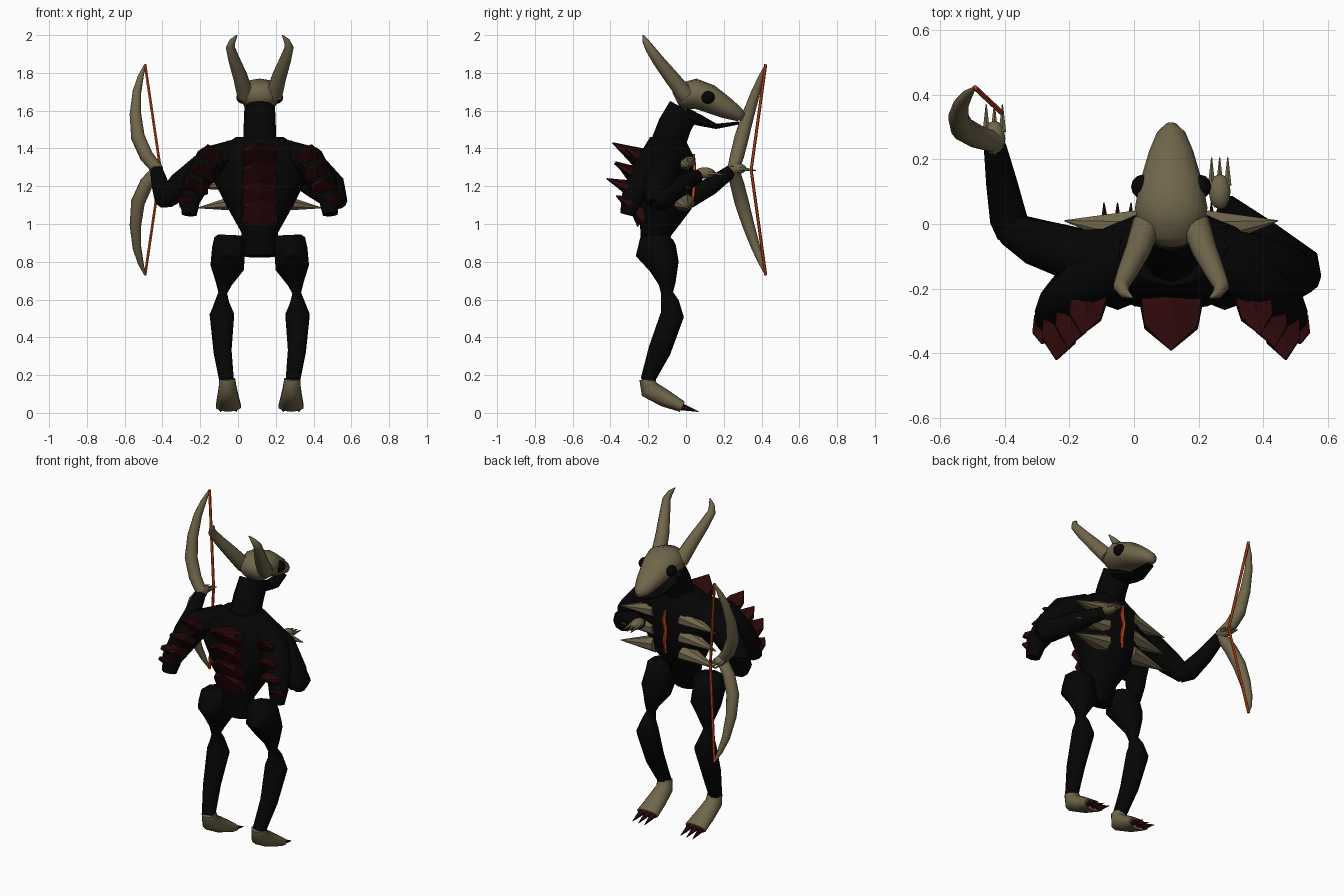
import bpy, bmesh, math
from mathutils import Vector

cube = bpy.data.objects.get("Cube")
if cube:
    bpy.data.objects.remove(cube, do_unlink=True)

CX = 0.115  # the body's middle plane
X, Y, Z = Vector((1, 0, 0)), Vector((0, 1, 0)), Vector((0, 0, 1))


def material(name, r, g, b):
    m = bpy.data.materials.new(name)
    m.use_nodes = True
    m.diffuse_color = (r, g, b, 1)
    node = m.node_tree.nodes["Principled BSDF"]
    node.inputs["Base Color"].default_value = (r, g, b, 1)
    node.inputs["Roughness"].default_value = 0.8
    return m


BLACK = material("black hide", 0.0015, 0.0015, 0.0015)
BONE = material("bone", 0.16, 0.132, 0.07)
RED = material("dark red", 0.025, 0.0025, 0.003)
ORANGE = material("glowing orange", 0.6, 0.07, 0.01)


def loft(name, sections, mat, ref=X, sides=10, angle=45):
    """Skin elliptical rings; each section is x, y, z, half width, half height."""
    bm = bmesh.new()
    pts = [Vector(s[:3]) for s in sections]
    rings = []
    for i, s in enumerate(sections):
        t = (pts[min(i + 1, len(pts) - 1)] - pts[max(i - 1, 0)]).normalized()
        u = (ref - t * ref.dot(t)).normalized()
        v = t.cross(u)
        w, h = s[3], s[-1]
        rings.append([bm.verts.new(pts[i] + u * w * math.cos(a) + v * h * math.sin(a))
                      for a in (math.tau * (k + 0.5) / sides for k in range(sides))])
    for a, b in zip(rings, rings[1:]):
        for k in range(sides):
            j = (k + 1) % sides
            bm.faces.new((a[k], a[j], b[j], b[k]))
    bm.faces.new(rings[0])
    bm.faces.new(rings[-1])
    bmesh.ops.recalc_face_normals(bm, faces=bm.faces)
    return finish(name, bm, mat, angle)


def finish(name, bm, mat, angle):
    mesh = bpy.data.meshes.new(name)
    bm.to_mesh(mesh)
    bm.free()
    mesh.materials.append(mat)
    ob = bpy.data.objects.new(name, mesh)
    bpy.context.collection.objects.link(ob)
    if angle:
        bpy.ops.object.select_all(action="DESELECT")
        ob.select_set(True)
        bpy.context.view_layer.objects.active = ob
        bpy.ops.object.shade_smooth_by_angle(angle=math.radians(angle))
    return ob


def body(sections, s=1):
    """Move sections from body space, flipped to side s."""
    return [(CX + s * p[0],) + tuple(p[1:]) for p in sections]


def spike(name, base, tip, w, h, mat, ref=X, sides=6):
    return loft(name, [(*base, w, h), (*tip, 0.002)], mat, ref, sides, 0)


def scale_plate(name, base, tip, w, h):
    """A broad spade-shaped plate: wide for most of its length, then pointed."""
    mid = Vector(base).lerp(Vector(tip), 0.6)
    return loft(name, [(*base, w, h), (*mid, w * .85, h * .42), (*tip, 0.003)], RED, X, 6, 0)


def ball(name, loc, radii, mat):
    bm = bmesh.new()
    bmesh.ops.create_uvsphere(bm, u_segments=12, v_segments=8, radius=1)
    bmesh.ops.scale(bm, vec=radii, verts=bm.verts)
    bmesh.ops.translate(bm, vec=loc, verts=bm.verts)
    return finish(name, bm, mat, 60)


# Torso, neck and head
loft("torso", body([(0, -.18, .83, .085, .055), (0, -.16, .96, .1, .085),
                    (0, -.115, 1.1, .18, .145), (0, -.115, 1.25, .26, .155),
                    (0, -.1, 1.37, .265, .14), (0, -.1, 1.46, .13, .09)]), BLACK, sides=14)
loft("neck", body([(0, -.1, 1.41, .092), (0, -.06, 1.52, .089), (0, -.01, 1.61, .085)]), BLACK)
loft("skull", body([(0, -.055, 1.66, .05, .04), (0, -.025, 1.675, .1, .07),
                    (0, .05, 1.69, .115, .08), (0, .12, 1.665, .1, .075),
                    (0, .22, 1.61, .07, .055), (0, .28, 1.578, .045, .036),
                    (0, .305, 1.565, .02, .02)]), BONE, sides=14, angle=60)
loft("lower_jaw", body([(0, -.01, 1.58, .08, .04), (0, .07, 1.55, .08, .03),
                        (0, .16, 1.517, .055, .014), (0, .28, 1.535, .025, .008)]), BLACK)

# Glowing crack down the chest
loft("chest_crack", body([(0, .04, 1.37, .007), (.008, .043, 1.31, .011),
                          (-.006, .044, 1.25, .01), (.006, .04, 1.18, .011),
                          (0, .034, 1.1, .007)]), ORANGE, sides=5)

# Spine plates
for i, (y, z, reach) in enumerate([(-.21, 1.33, .18), (-.23, 1.23, .145),
                                   (-.23, 1.13, .13), (-.21, 1.035, .11)]):
    scale_plate(f"spine_plate_{i}", (CX, y, z), (CX, y - reach, z + .1), .112, .07)

for s, side in ((1, "left"), (-1, "right")):
    # Eyes and horns
    ball(side + "_eye", (CX + s * .088, .115, 1.67), (.036, .038, .034), BLACK)
    loft(side + "_horn", body([(.075, 0, 1.68, .045), (.103, -.08, 1.78, .039),
                               (.136, -.15, 1.87, .031), (.156, -.195, 1.935, .024),
                               (.143, -.215, 1.97, .016), (.12, -.228, 2, .003)], s),
         BONE, sides=10, angle=70)

    # Legs and feet
    loft(side + "_leg", body([(.157, -.155, .942, .065, .06), (.158, -.155, .92, .087, .088),
                              (.165, -.16, .86, .092, .11), (.172, -.115, .775, .093, .08),
                              (.19, -.1, .685, .045, .045), (.196, -.1, .635, .024, .032),
                              (.2, -.085, .585, .04, .048), (.2, -.072, .52, .068, .062),
                              (.197, -.14, .33, .05, .06), (.175, -.205, .17, .04, .037)], s), BLACK)
    loft(side + "_foot", body([(.172, -.205, .18, .044, .042), (.17, -.195, .125, .05, .052),
                               (.168, -.11, .076, .06, .046), (.166, -.02, .033, .07, .03)], s),
         BONE, angle=60)
    for k in (-1, 0, 1):
        x = CX + s * .166 + k * .038
        spike(f"{side}_toe_claw_{k + 2}", (x, -.03, .034), (x + k * .004, .066, .007), .02, .02, RED)

    # Ribs spreading from the chest
    for i, z in enumerate((1.33, 1.22, 1.115)):
        spike(f"{side}_rib_{i}", (CX + s * .1, -.02, z), (CX + s * .33, .01, z - .03),
              .07, .05, BONE, Y, 8)

    # Stunted back limbs with their plates
    loft(side + "_back_limb", body([(.14, -.1, 1.37, .08), (.265, -.18, 1.33, .088),
                                    (.335, -.24, 1.22, .076), (.368, -.29, 1.13, .058),
                                    (.373, -.31, 1.05, .042)], s), BLACK, Y, 8)
    for i, (base, tip, r) in enumerate([((.25, -.21, 1.33), (.275, -.34, 1.42), .066),
                                        ((.295, -.24, 1.25), (.32, -.38, 1.32), .066),
                                        ((.335, -.27, 1.18), (.355, -.42, 1.24), .07),
                                        ((.38, -.3, 1.11), (.4, -.37, 1.15), .052)]):
        a, b = body([base, tip], s)
        scale_plate(f"{side}_limb_plate_{i}", a, b, r, r * .75)

# Arms: the left folded to the chest, the right reaching forward
loft("left_upper_arm", body([(.13, -.1, 1.36, .09), (.27, -.12, 1.3, .09),
                             (.38, -.16, 1.19, .08), (.42, -.165, 1.11, .048)]), BLACK, Y)
loft("left_forearm", body([(.43, -.18, 1.12, .04), (.405, -.14, 1.135, .068),
                           (.28, -.04, 1.2, .058), (.165, .06, 1.255, .036)]), BLACK, Z)
loft("right_upper_arm", body([(-.13, -.1, 1.36, .09), (-.28, -.1, 1.3, .088),
                              (-.42, -.055, 1.2, .073), (-.5, -.015, 1.13, .052)]), BLACK, Y)
loft("right_forearm", body([(-.488, -.035, 1.14, .05), (-.503, .015, 1.14, .058),
                            (-.525, .13, 1.2, .048), (-.545, .24, 1.28, .035)]), BLACK, Z)

# Bony hands and fingers
for side, hx, hy, hz in (("left", .265, .1, 1.27), ("right", -.432, .265, 1.293)):
    ball(side + "_palm", (hx, hy, hz), (.034, .055, .03), BONE)
    for k in range(3):
        x = hx + (k - 1) * .025
        spike(f"{side}_finger_{k}", (x, hy + .02, hz), (x, hy + .105, hz - .01), .013, .014, BONE)

# Bow limbs and string
limb = [(-.425, .25, 1.287, .032), (-.485, .27, 1.36, .037), (-.53, .295, 1.46, .038),
        (-.543, .33, 1.58, .032), (-.535, .37, 1.7, .024), (-.515, .4, 1.78, .016),
        (-.492, .422, 1.845, .004)]
for name, flip in (("upper", 1), ("lower", -1)):
    path = [(x, y, 1.287 + flip * (z - 1.287), r) for x, y, z, r in limb]
    loft(name + "_bow_limb", path, BONE, X, 10, 70)
    tip = path[-1][:3]
    loft(name + "_bow_string", [(*tip, .008), (-.41, .345, 1.287, .008)], ORANGE, X, 6)
